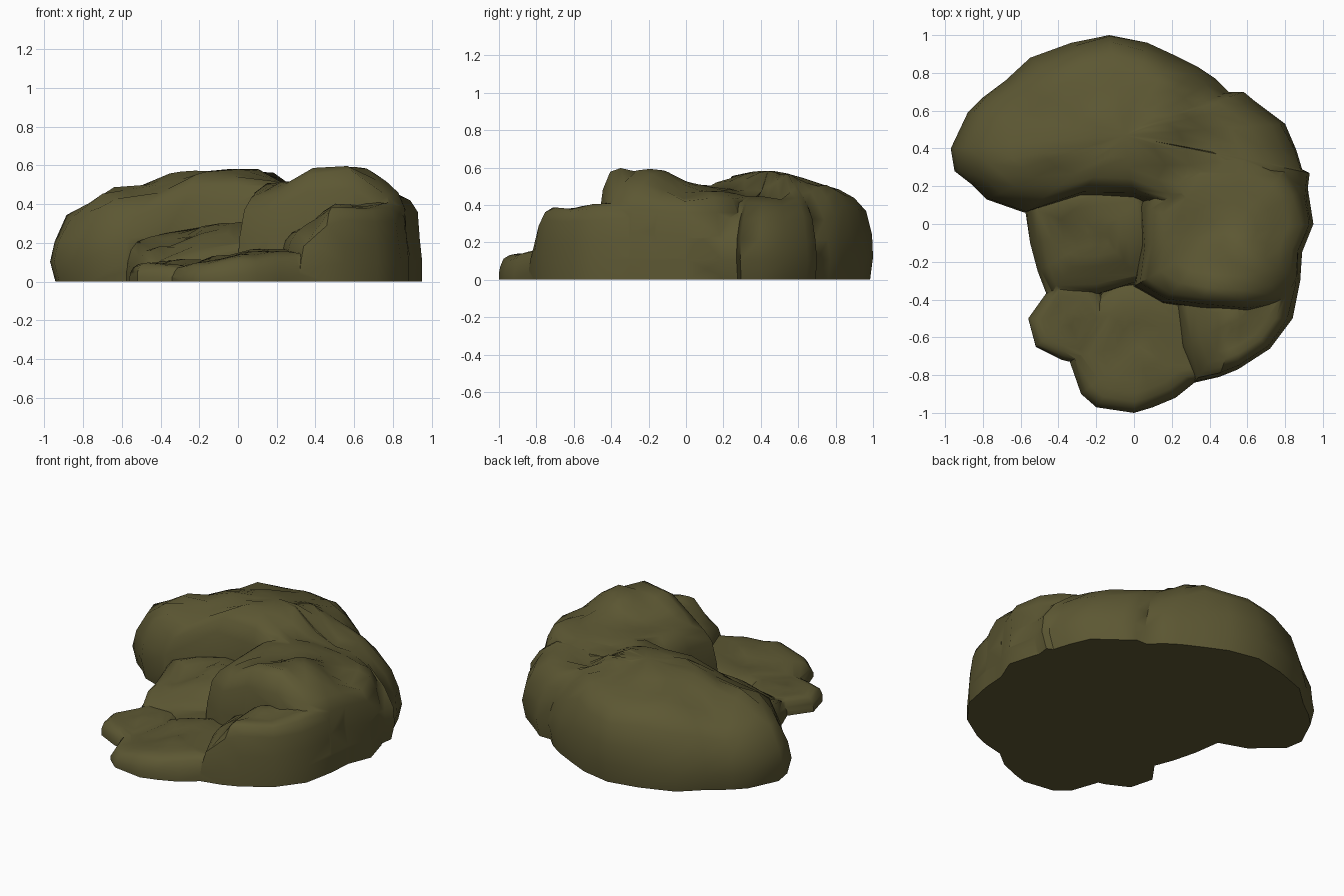
import bpy, bmesh
from mathutils import Vector, noise

if "Cube" in bpy.data.objects:
    bpy.data.objects.remove(bpy.data.objects["Cube"])

olive = bpy.data.materials.new("olive_stone")
olive.diffuse_color = (0.108, 0.096, 0.033, 1)
olive.use_nodes = True
olive.node_tree.nodes["Principled BSDF"].inputs["Base Color"].default_value = olive.diffuse_color
parts = []


def height_at(x, y, spots):
    """Blend the spot heights, nearest spots counting most."""
    total = weight = 0.0
    for sx, sy, sz in spots:
        w = 1 / ((x - sx) ** 2 + (y - sy) ** 2 + 0.002) ** 1.6
        total += w * sz
        weight += w
    return total / weight


def mound(name, outline, centre, spots, edge, rough=0.03, foot=1.0):
    """Lumpy closed mound: concentric rings from the outline up to the crown."""
    inner = 1 - edge
    profile = [(foot, None), (foot, 0), (1, 0.25), (1 - 0.08 * edge, 0.5),
               (1 - 0.4 * edge, 0.8), (inner, 0.95), (0.82 * inner, 1),
               (0.62 * inner, 1), (0.42 * inner, 1), (0.2 * inner, 1)]
    bm = bmesh.new()
    cx, cy = centre
    rings = []
    for scale, rise in profile:
        ring = []
        for px, py in outline:
            x, y = cx + (px - cx) * scale, cy + (py - cy) * scale
            if rise is None:  # skirt below the ground, trimmed off later
                z = -0.05 - 0.01 * len(parts)
            else:
                z = rise * height_at(x, y, spots)
                if rise > 0.6:
                    z += rough * noise.noise(Vector((x * 6, y * 6, 1.7)))
                if 0.4 < rise < 0.99:
                    push = noise.noise(Vector((x * 4, y * 4, z * 5)))
                    flat = Vector((px - cx, py - cy)).normalized()
                    x += flat.x * rough * 0.6 * (push - 0.3)
                    y += flat.y * rough * 0.6 * (push - 0.3)
            ring.append(bm.verts.new((x, y, z)))
        rings.append(ring)
    n = len(outline)
    for low, high in zip(rings, rings[1:]):
        for i in range(n):
            j = (i + 1) % n
            bm.faces.new((low[i], low[j], high[j], high[i]))
    crown = bm.verts.new((cx, cy, height_at(cx, cy, spots)))
    for i in range(n):
        bm.faces.new((rings[-1][i], rings[-1][(i + 1) % n], crown))
    bm.faces.new(rings[0])
    bmesh.ops.recalc_face_normals(bm, faces=bm.faces)
    mesh = bpy.data.meshes.new(name)
    bm.to_mesh(mesh)
    bm.free()
    mesh.materials.append(olive)
    obj = bpy.data.objects.new(name, mesh)
    bpy.context.collection.objects.link(obj)
    parts.append(obj)


# Large mass that sweeps round the back
mound("rock",
      [(-.97, .4), (-.95, .28), (-.86, .21), (-.78, .13), (-.58, .06), (-.3, .13),
       (0, .12), (.3, 0), (.6, 0), (.95, 0), (.92, .19), (.93, .27), (.89, .29),
       (.86, .39), (.8, .53), (.64, .65), (.58, .7), (.5, .7), (.43, .77),
       (.34, .83), (.2, .9), (.07, .96), (-.13, 1), (-.33, .96), (-.55, .88),
       (-.68, .76), (-.8, .67), (-.88, .59)],
      (-.05, .47),
      [(-.05, .4, .59), (-.2, .5, .58), (-.6, .36, .49), (-.6, .6, .39),
       (-.72, .62, .39), (-.5, .78, .44), (-.85, .4, .41), (0, .71, .5),
       (.12, .5, .58), (.42, .52, .42), (.55, .5, .45), (.45, .15, .47),
       (.8, .3, .43), (.65, .55, .4), (-.1, .2, .53), (-.1, .9, .48),
       (-.5, .17, .44), (-.35, .45, .55), (.4, .68, .42), (-.28, .78, .5)],
      0.2, 0.04, 0.97)

# Tall lump on the right with a steep front
mound("right_lobe",
      [(0, -.33), (.03, -.12), (.02, .1), (.1, .3), (.3, .4), (.6, .4), (.82, .3),
       (.9, .18), (.95, 0), (.89, -.15), (.88, -.3), (.82, -.44), (.6, -.47),
       (.35, -.45), (.15, -.42)],
      (.48, -.05),
      [(.6, -.4, .61), (.6, -.2, .59), (.42, -.38, .58), (.3, -.2, .51),
       (.1, 0, .49), (.4, .15, .5), (.85, 0, .44), (.08, -.33, .45),
       (.82, -.38, .47), (.5, .35, .46), (.75, .15, .46)], 0.13)

# Shelf below the steep front
mound("front_shelf",
      [(.22, -.42), (.5, -.2), (.89, -.15), (.88, -.3), (.84, -.5), (.72, -.66),
       (.55, -.77), (.45, -.81), (.32, -.84), (.25, -.65)],
      (.56, -.5),
      [(.3, -.45, .27), (.32, -.78, .22), (.5, -.72, .38), (.55, -.5, .4),
       (.8, -.4, .42)], 0.16)

# Sunken slab between the lobes
mound("hollow_slab",
      [(-.58, .1), (-.55, -.1), (-.51, -.25), (-.46, -.38), (-.2, -.37),
       (.06, -.32), (.1, -.1), (.1, .2), (-.2, .25), (-.45, .2)],
      (-.18, -.06),
      [(-.15, .05, .31), (-.12, -.15, .28), (-.1, -.3, .17), (-.42, -.1, .17),
       (-.42, .08, .24), (-.4, -.33, .11), (.05, 0, .32), (-.3, 0, .23)], 0.16)

# Low lump at the very front
mound("front_foot",
      [(-.2, -.97), (0, -1), (.1, -.97), (.22, -.92), (.32, -.84), (.45, -.8),
       (.45, -.4), (.1, -.3), (-.1, -.3), (-.2, -.4), (-.35, -.7), (-.28, -.9)],
      (.03, -.65),
      [(0, -.92, .14), (.15, -.7, .16), (-.15, -.5, .13), (.2, -.45, .17),
       (-.2, -.68, .09), (-.2, -.9, .1)], 0.15, 0.02)

# Low lump on the left
mound("side_foot",
      [(-.46, -.36), (-.56, -.5), (-.52, -.65), (-.38, -.72), (-.25, -.75),
       (-.12, -.5), (-.2, -.3), (-.42, -.27)],
      (-.35, -.5),
      [(-.45, -.5, .1), (-.25, -.45, .12), (-.3, -.65, .09)], 0.2, 0.01)

# Fuse all lumps into one skin
rock = parts[0]
bpy.ops.object.select_all(action='DESELECT')
rock.select_set(True)
bpy.context.view_layer.objects.active = rock
for other in parts[1:]:
    fuse = rock.modifiers.new("fuse", 'BOOLEAN')
    fuse.operation = 'UNION'
    fuse.solver = 'EXACT'
    fuse.object = other
    bpy.ops.object.modifier_apply(modifier=fuse.name)
    bpy.data.objects.remove(other)

# Trim the rock flat at the ground and close its underside
bm = bmesh.new()
bm.from_mesh(rock.data)
bmesh.ops.bisect_plane(bm, geom=bm.verts[:] + bm.edges[:] + bm.faces[:],
                       plane_co=(0, 0, 0), plane_no=(0, 0, 1), clear_inner=True)
rim = [e for e in bm.edges if e.is_boundary]
bmesh.ops.holes_fill(bm, edges=rim, sides=0)
bmesh.ops.recalc_face_normals(bm, faces=bm.faces)
bm.to_mesh(rock.data)
bm.free()
bpy.ops.object.shade_smooth_by_angle(angle=0.8)
